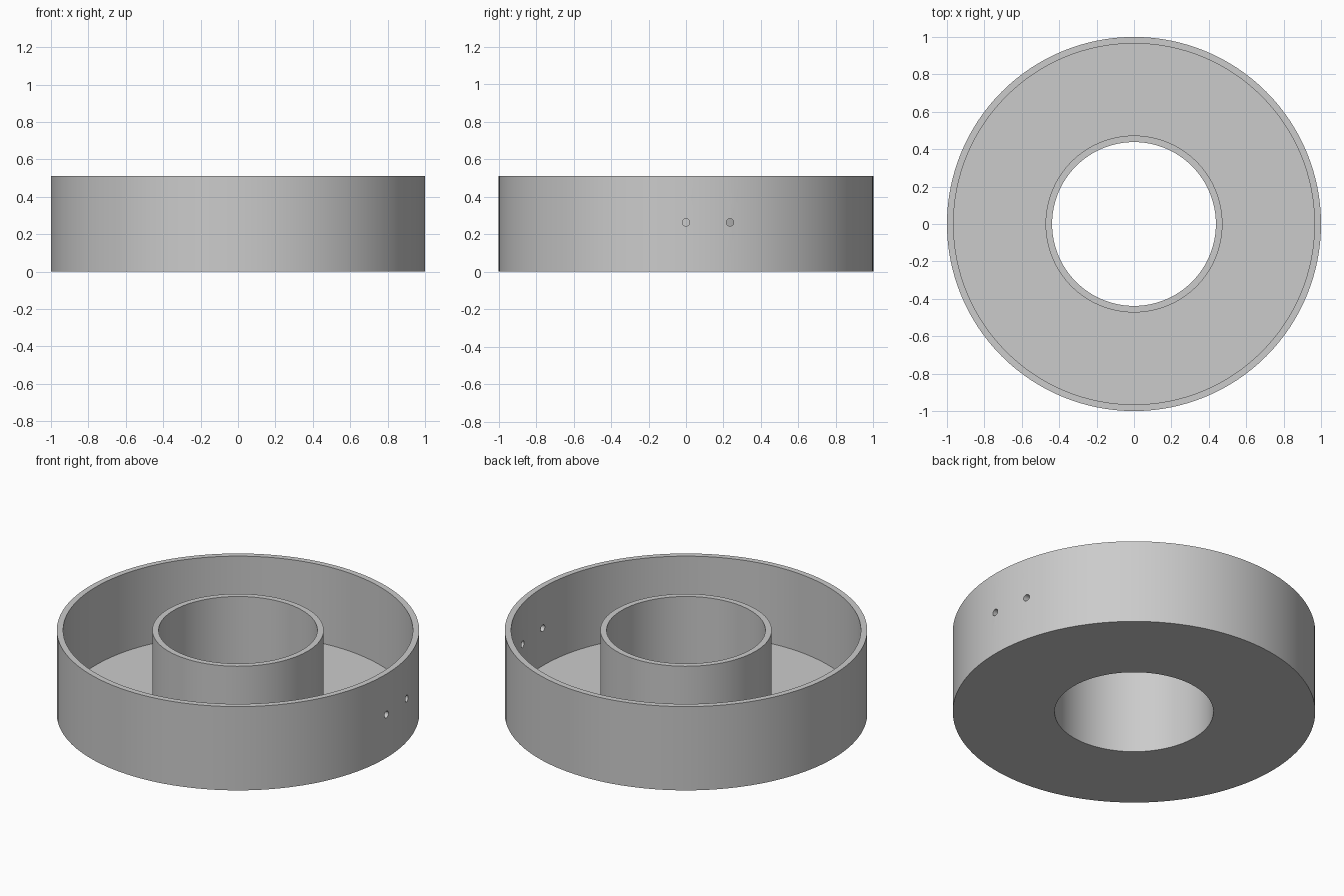
import bpy
import bmesh
import math
from mathutils import Matrix

cube = bpy.data.objects.get("Cube")
if cube:
    bpy.data.objects.remove(cube, do_unlink=True)

HEIGHT, WALL, BORE, SEGMENTS = 0.51, 0.035, 0.438, 128

grey = bpy.data.materials.new("light_grey")
grey.use_nodes = True
colour = (0.6, 0.6, 0.6, 1)
grey.diffuse_color = colour
grey.node_tree.nodes["Principled BSDF"].inputs["Base Color"].default_value = colour


def add_object(name, bm):
    mesh = bpy.data.meshes.new(name)
    bmesh.ops.recalc_face_normals(bm, faces=bm.faces[:])
    bm.to_mesh(mesh)
    bm.free()
    mesh.materials.append(grey)
    obj = bpy.data.objects.new(name, mesh)
    bpy.context.collection.objects.link(obj)
    return obj


# Ring-shaped tray: a U profile turned around the z axis
profile = [(BORE, 0), (1, 0), (1, HEIGHT), (1 - WALL, HEIGHT), (1 - WALL, WALL),
           (BORE + WALL, WALL), (BORE + WALL, HEIGHT), (BORE, HEIGHT)]
bm = bmesh.new()
verts = [bm.verts.new((r, 0, z)) for r, z in profile]
edges = [bm.edges.new((a, b)) for a, b in zip(verts, verts[1:] + verts[:1])]
bmesh.ops.spin(bm, geom=verts + edges, axis=(0, 0, 1), cent=(0, 0, 0),
               angle=math.tau, steps=SEGMENTS, use_merge=True)
bmesh.ops.remove_doubles(bm, verts=bm.verts[:], dist=0.0001)
tray = add_object("ring_tray", bm)

# Two small cable holes through the outer wall on the left side
bm = bmesh.new()
for y in (0, 0.235):
    place = Matrix.Translation((0.97, y, 0.263)) @ Matrix.Rotation(math.pi / 2, 4, 'Y')
    bmesh.ops.create_cone(bm, cap_ends=True, segments=24, radius1=0.02,
                          radius2=0.02, depth=0.2, matrix=place)
cutter = add_object("hole_cutter", bm)
cutter.hide_render = True

# Cut the holes and remove the helper
cut = tray.modifiers.new("cable_holes", 'BOOLEAN')
cut.operation = 'DIFFERENCE'
cut.solver = 'EXACT'
cut.object = cutter
bpy.ops.object.select_all(action='DESELECT')
tray.select_set(True)
bpy.context.view_layer.objects.active = tray
bpy.ops.object.modifier_apply(modifier=cut.name)
bpy.data.objects.remove(cutter, do_unlink=True)

bpy.ops.object.shade_smooth_by_angle(angle=math.radians(30))
